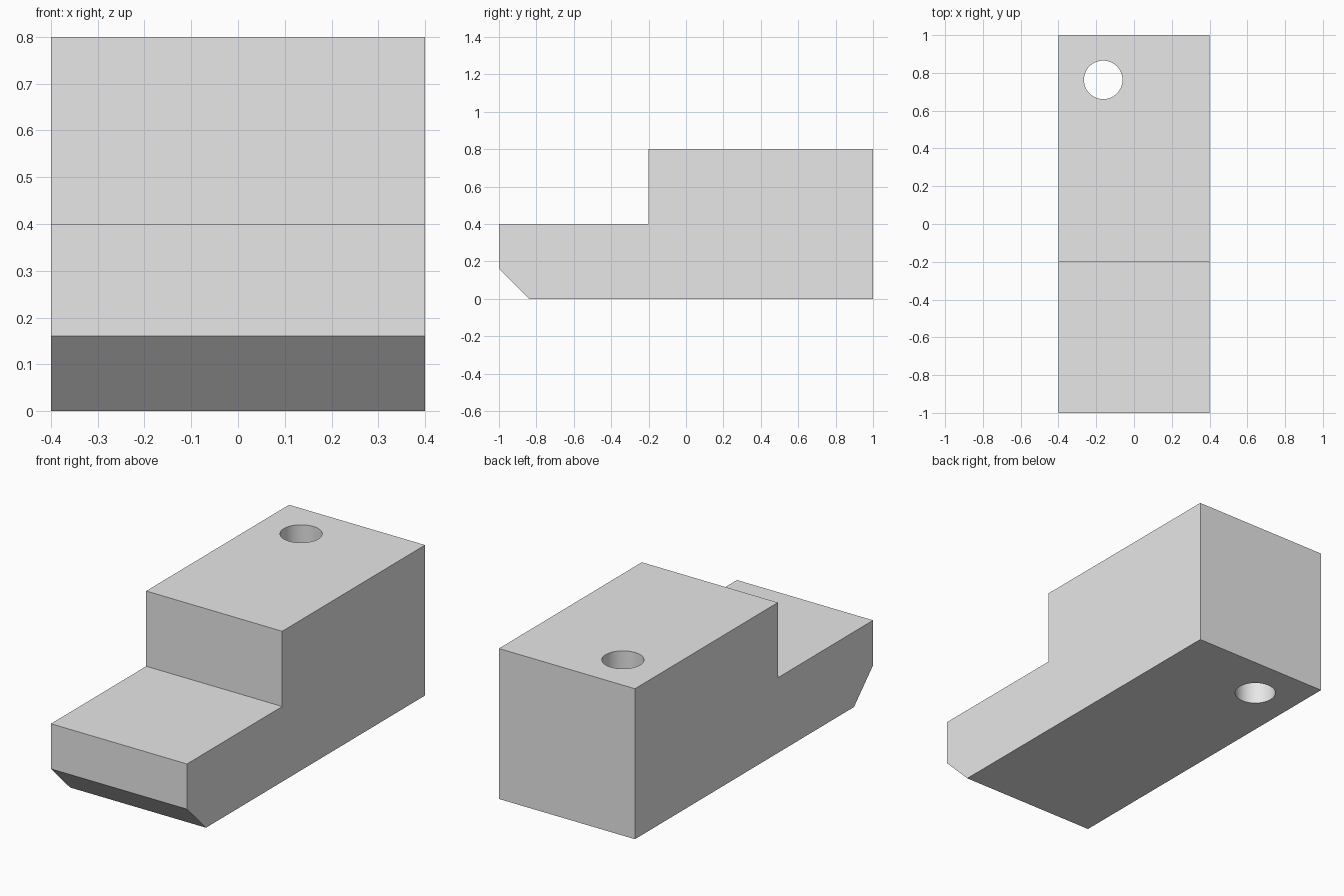
import bpy
import bmesh

default_cube = bpy.data.objects.get("Cube")
if default_cube:
    bpy.data.objects.remove(default_cube, do_unlink=True)

HALF_WIDTH = 0.4
HOLE_X, HOLE_Y, HOLE_RADIUS = -0.163, 0.763, 0.102

# Single plain grey material
grey = bpy.data.materials.new("plain_grey")
grey.use_nodes = True
colour = (0.8, 0.8, 0.8, 1)
grey.diffuse_color = colour
grey.node_tree.nodes["Principled BSDF"].inputs["Base Color"].default_value = colour


def add_object(name, bm):
    bmesh.ops.recalc_face_normals(bm, faces=bm.faces)
    mesh = bpy.data.meshes.new(name)
    bm.to_mesh(mesh)
    bm.free()
    mesh.materials.append(grey)
    obj = bpy.data.objects.new(name, mesh)
    bpy.context.collection.objects.link(obj)
    return obj


# Stepped block: side profile (y, z) with a chamfered lower front edge
profile = [(-0.84, 0), (1, 0), (1, 0.8), (-0.2, 0.8),
           (-0.2, 0.4), (-1, 0.4), (-1, 0.16)]
bm = bmesh.new()
side = bm.faces.new([bm.verts.new((-HALF_WIDTH, y, z)) for y, z in profile])
sweep = bmesh.ops.extrude_face_region(bm, geom=[side], use_keep_orig=True)
moved = [v for v in sweep["geom"] if isinstance(v, bmesh.types.BMVert)]
bmesh.ops.translate(bm, verts=moved, vec=(2 * HALF_WIDTH, 0, 0))
block = add_object("stepped_block", bm)

# Cutter for the vertical through hole
bm = bmesh.new()
bmesh.ops.create_cone(bm, cap_ends=True, segments=64, radius1=HOLE_RADIUS,
                      radius2=HOLE_RADIUS, depth=2)
bmesh.ops.translate(bm, verts=bm.verts, vec=(HOLE_X, HOLE_Y, 0.4))
cutter = add_object("hole_cutter", bm)

# Cut the hole, apply it and discard the cutter
bpy.ops.object.select_all(action='DESELECT')
block.select_set(True)
bpy.context.view_layer.objects.active = block
cut = block.modifiers.new("through_hole", 'BOOLEAN')
cut.operation = 'DIFFERENCE'
cut.solver = 'EXACT'
cut.object = cutter
bpy.ops.object.modifier_apply(modifier=cut.name)
bpy.data.objects.remove(cutter, do_unlink=True)

# Smooth hole wall, crisp block edges
bpy.ops.object.shade_smooth_by_angle(angle=0.5)
